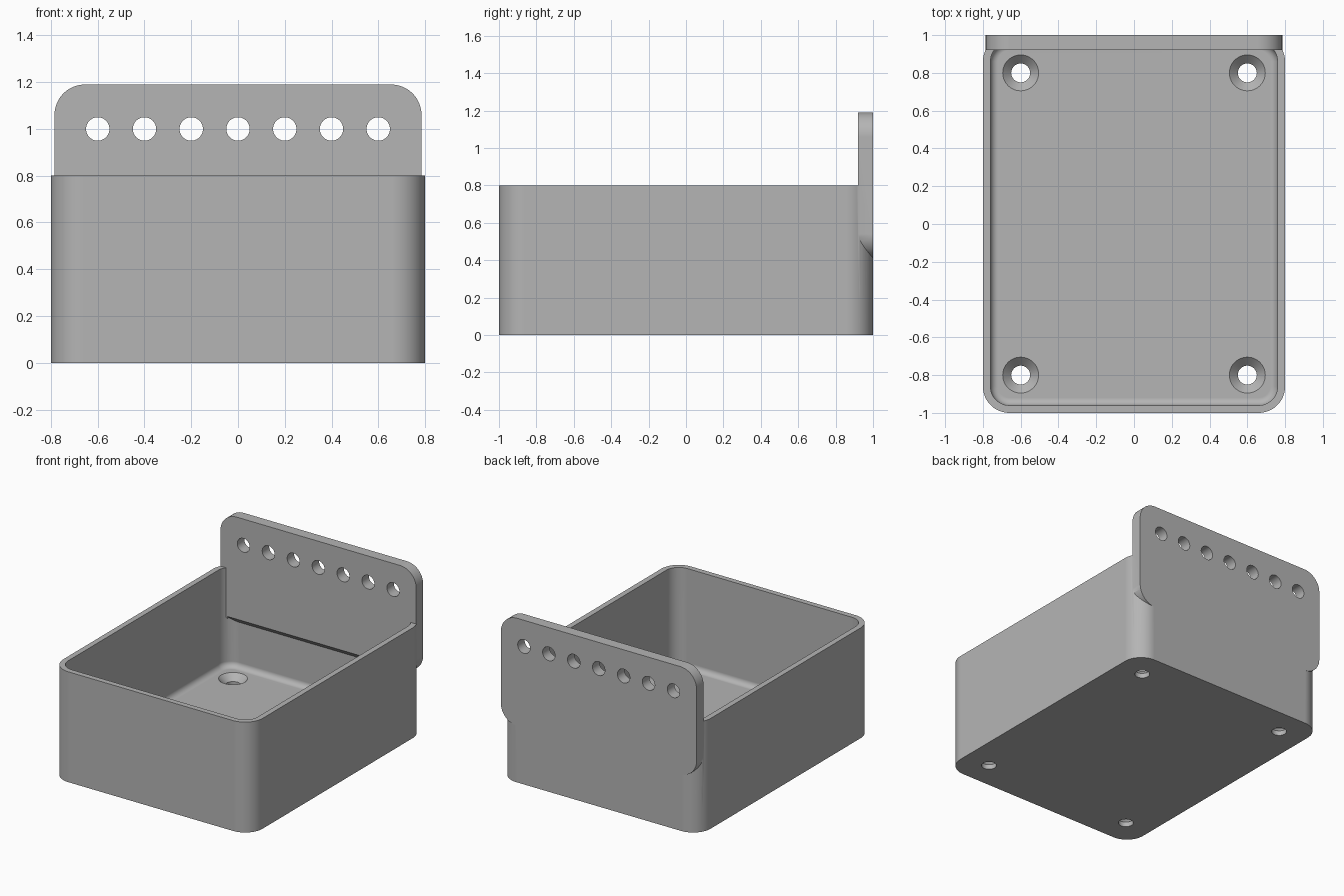
import bpy, bmesh, math
from mathutils import Matrix, Vector

if "Cube" in bpy.data.objects:
    bpy.data.objects.remove(bpy.data.objects["Cube"], do_unlink=True)

grey = bpy.data.materials.new("plain grey")
grey.use_nodes = True
COLOUR = (0.46, 0.46, 0.46, 1)
grey.diffuse_color = COLOUR
grey.node_tree.nodes["Principled BSDF"].inputs["Base Color"].default_value = COLOUR


def rounded(w, d, r, steps=12):
    """Outline of a rounded rectangle with half sizes w and d."""
    pts = []
    for i, (sx, sy) in enumerate([(1, 1), (-1, 1), (-1, -1), (1, -1)]):
        for k in range(steps + 1):
            a = math.pi / 2 * (i + k / steps)
            pts.append((sx * (w - r) + r * math.cos(a), sy * (d - r) + r * math.sin(a)))
    return pts


def circle(r, n=48):
    return [(r * math.cos(math.tau * i / n), r * math.sin(math.tau * i / n)) for i in range(n)]


def loft(name, layers, matrix=Matrix()):
    """Closed solid through stacked (outline, z) layers."""
    bm = bmesh.new()
    rings = [[bm.verts.new(matrix @ Vector((x, y, z))) for x, y in pts] for pts, z in layers]
    n = len(rings[0])
    for a, b in zip(rings, rings[1:]):
        for i in range(n):
            j = (i + 1) % n
            bm.faces.new((a[i], a[j], b[j], b[i]))
    bm.faces.new(rings[0][::-1])
    bm.faces.new(rings[-1])
    bmesh.ops.recalc_face_normals(bm, faces=bm.faces)
    mesh = bpy.data.meshes.new(name)
    bm.to_mesh(mesh)
    bm.free()
    mesh.materials.append(grey)
    obj = bpy.data.objects.new(name, mesh)
    bpy.context.collection.objects.link(obj)
    return obj


def activate(obj):
    bpy.ops.object.select_all(action='DESELECT')
    obj.select_set(True)
    bpy.context.view_layer.objects.active = obj


def combine(target, other, operation):
    mod = target.modifiers.new("combine", 'BOOLEAN')
    mod.operation, mod.object, mod.solver = operation, other, 'EXACT'
    activate(target)
    bpy.ops.object.modifier_apply(modifier=mod.name)
    bpy.data.objects.remove(other, do_unlink=True)


# Open tray with rounded corners and a filleted floor
WALL, FLOOR, FILLET, HEIGHT = 0.04, 0.08, 0.04, 0.8
tray = loft("wall_mounted_tray", [(rounded(0.8, 1, 0.14), 0), (rounded(0.8, 1, 0.14), HEIGHT)])
layers = []
for k in range(7):
    a = math.pi / 2 * k / 6
    inset = WALL + FILLET * (1 - math.sin(a))
    layers.append((rounded(0.8 - inset, 1 - inset, 0.14 - inset), FLOOR + FILLET * (1 - math.cos(a))))
layers.append((rounded(0.8 - WALL, 1 - WALL, 0.1), HEIGHT + 0.1))
combine(tray, loft("cavity_cutter", layers), 'DIFFERENCE')

# Back mounting plate, its inner lower edge chamfered
BOTTOM, TOP, FRONT = 0.41, 1.19, 0.92
upright = Matrix.Translation((0, 1, (BOTTOM + TOP) / 2)) @ Matrix.Rotation(math.pi / 2, 4, 'X')
outline = rounded(0.785, (TOP - BOTTOM) / 2, 0.13)
plate = loft("mounting_plate", [(outline, 0), (outline, 1 - FRONT)], upright)
wedge = [(FRONT - 0.01, BOTTOM - 0.01), (FRONT + 0.05, BOTTOM - 0.01), (FRONT - 0.01, BOTTOM + 0.05)]
along_x = Matrix(((0, 0, 1, 0), (1, 0, 0, 0), (0, 1, 0, 0), (0, 0, 0, 1)))
combine(plate, loft("chamfer_cutter", [(wedge, -0.73), (wedge, 0.73)], along_x), 'DIFFERENCE')
combine(tray, plate, 'UNION')

# Row of round holes through the plate
for i in range(-3, 4):
    place = Matrix.Translation((i * 0.2, 1.1, 1)) @ Matrix.Rotation(math.pi / 2, 4, 'X')
    combine(tray, loft("hole_cutter", [(circle(0.05), 0), (circle(0.05), 0.3)], place), 'DIFFERENCE')

# Countersunk screw holes in the floor
for x in (-0.6, 0.6):
    for y in (-0.8, 0.8):
        layers = [(circle(0.05), -0.1), (circle(0.05), 0.035),
                  (circle(0.095), FLOOR), (circle(0.095), FLOOR + 0.05)]
        combine(tray, loft("screw_cutter", layers, Matrix.Translation((x, y, 0))), 'DIFFERENCE')

# Smooth curves, crisp edges
activate(tray)
bpy.ops.object.shade_smooth_by_angle(angle=math.radians(30))
normals = tray.modifiers.new("even_shading", 'WEIGHTED_NORMAL')
normals.keep_sharp = True
